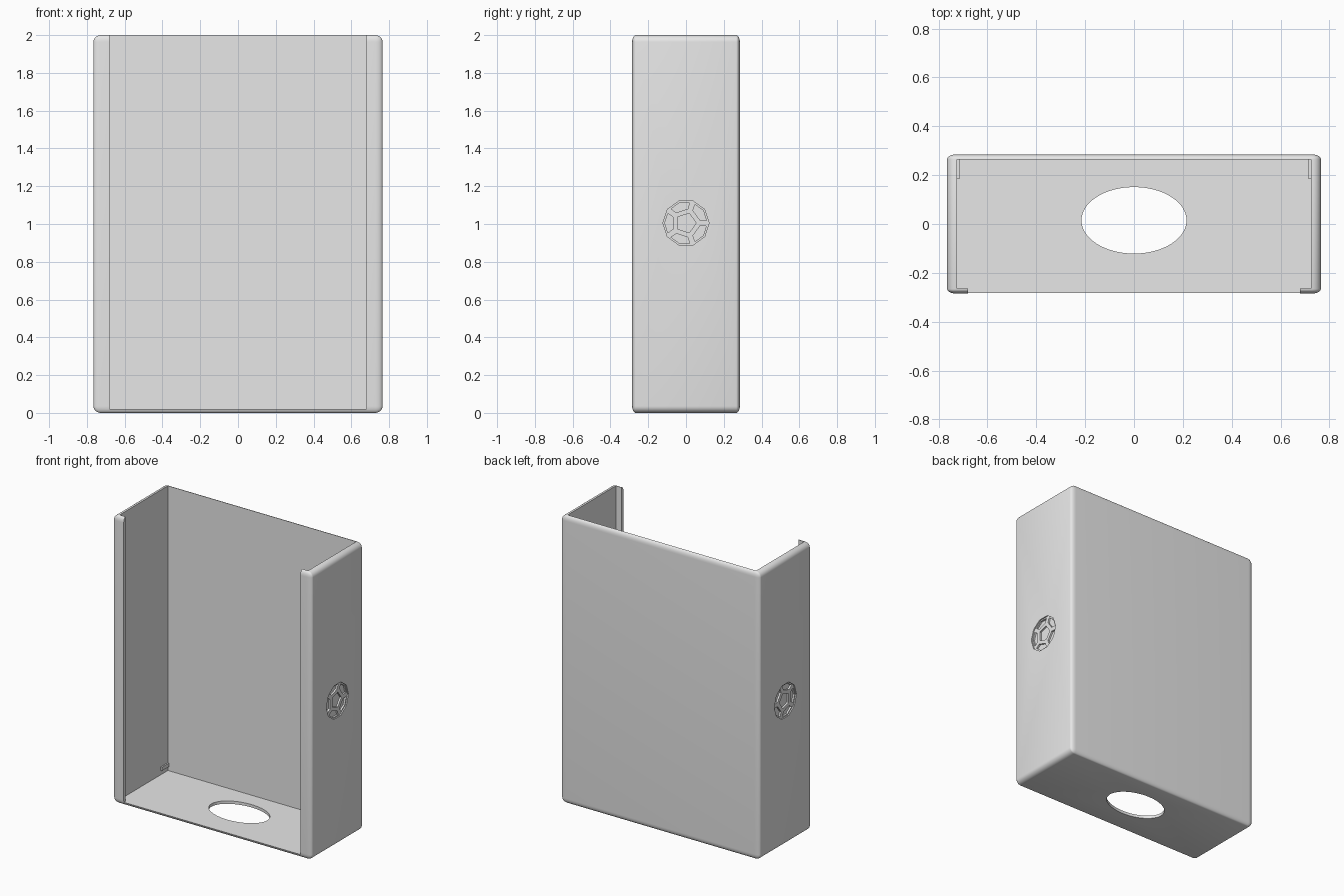
import bpy, bmesh, math
from mathutils import Vector

if "Cube" in bpy.data.objects:
    bpy.data.objects.remove(bpy.data.objects["Cube"])

grey = bpy.data.materials.new("light grey")
grey.diffuse_color = (0.8, 0.8, 0.8, 1)
grey.use_nodes = True
grey.node_tree.nodes["Principled BSDF"].inputs["Base Color"].default_value = grey.diffuse_color


def finish(name, bm):
    bmesh.ops.recalc_face_normals(bm, faces=bm.faces)
    me = bpy.data.meshes.new(name)
    bm.to_mesh(me)
    bm.free()
    me.materials.append(grey)
    ob = bpy.data.objects.new(name, me)
    bpy.context.collection.objects.link(ob)
    return ob


def prism(name, outlines, depth):
    """Extrude closed 3D outlines along the depth vector."""
    bm = bmesh.new()
    for pts in outlines:
        face = bm.faces.new([bm.verts.new(p) for p in pts])
        new = bmesh.ops.extrude_face_region(bm, geom=[face], use_keep_orig=True)["geom"]
        bmesh.ops.translate(bm, vec=depth,
                            verts=[v for v in new if isinstance(v, bmesh.types.BMVert)])
    return finish(name, bm)


def cut(ob, cutter):
    cutter.hide_render = True
    mod = ob.modifiers.new("cut", "BOOLEAN")
    mod.operation, mod.solver, mod.object = "DIFFERENCE", "EXACT", cutter
    bpy.context.view_layer.objects.active = ob
    bpy.ops.object.modifier_apply(modifier=mod.name)
    bpy.data.objects.remove(cutter)


# Rounded outer block, with a different rounding radius on each axis
size, radius = Vector((1.53, 0.57, 2.0)), Vector((0.038, 0.019, 0.036))
bm = bmesh.new()
bmesh.ops.create_cube(bm, size=1)
bmesh.ops.scale(bm, verts=bm.verts, vec=[s / r for s, r in zip(size, radius)])
bmesh.ops.bevel(bm, geom=bm.edges[:], offset=1, segments=6, profile=0.5, affect="EDGES")
bmesh.ops.scale(bm, verts=bm.verts, vec=radius)
bmesh.ops.translate(bm, verts=bm.verts, vec=(0, 0, 1))
case = finish("case", bm)

# Hollow interior, open at the top and between the two front lips
half = [(0.725, 0.265), (0.725, -0.265), (0.68, -0.265), (0.68, -0.4)]
outline = half + [(-x, y) for x, y in reversed(half)]
cut(case, prism("interior_cutter", [[(x, y, 0.02) for x, y in outline]], (0, 0, 0.3 + 2)))

# Oval opening in the floor
oval = [(0.215 * math.cos(a), 0.015 + 0.136 * math.sin(a), -0.1)
        for a in (math.tau * i / 64 for i in range(64))]
cut(case, prism("oval_cutter", [oval], (0, 0, 0.2)))


# Recessed ball pattern on both side walls
def polar(r, degrees):
    a = math.radians(degrees)
    return Vector((r * math.cos(a), r * math.sin(a)))


R = 0.122
inner = R * 0.618
panels = [[polar(inner, 72 * i) for i in range(5)]]
for i in range(5):
    a = 72 * i
    panels.append([polar(inner, a), polar(R, a), polar(R, a + 36),
                   polar(R, a + 72), polar(inner, a + 72)])


def shrink(pts, f):
    c = sum(pts, Vector((0, 0))) / len(pts)
    return [c + (p - c) * f for p in pts]


panels = [shrink(p, 0.72) for p in panels]
disc = [[polar(R, 36 * i) for i in range(10)]]
for side in (1, -1):
    for shapes, depth in ((disc, 0.008), (panels, 0.02)):
        start = side * (0.765 - depth)
        rings = [[(start, p.x, 1.005 + p.y) for p in s] for s in shapes]
        cut(case, prism("pattern_cutter", rings, (side * 0.1, 0, 0)))

bpy.ops.object.select_all(action="DESELECT")
case.select_set(True)
bpy.context.view_layer.objects.active = case
bpy.ops.object.shade_smooth_by_angle(angle=math.radians(30))

# Small ledges low in the back corners
for side, label in ((1, "right"), (-1, "left")):
    ledge = [(side * x, y, 0.05) for x, y in
             ((0.715, 0.185), (0.73, 0.185), (0.73, 0.27), (0.715, 0.27))]
    prism(label + "_ledge", [ledge], (0, 0, 0.025))
